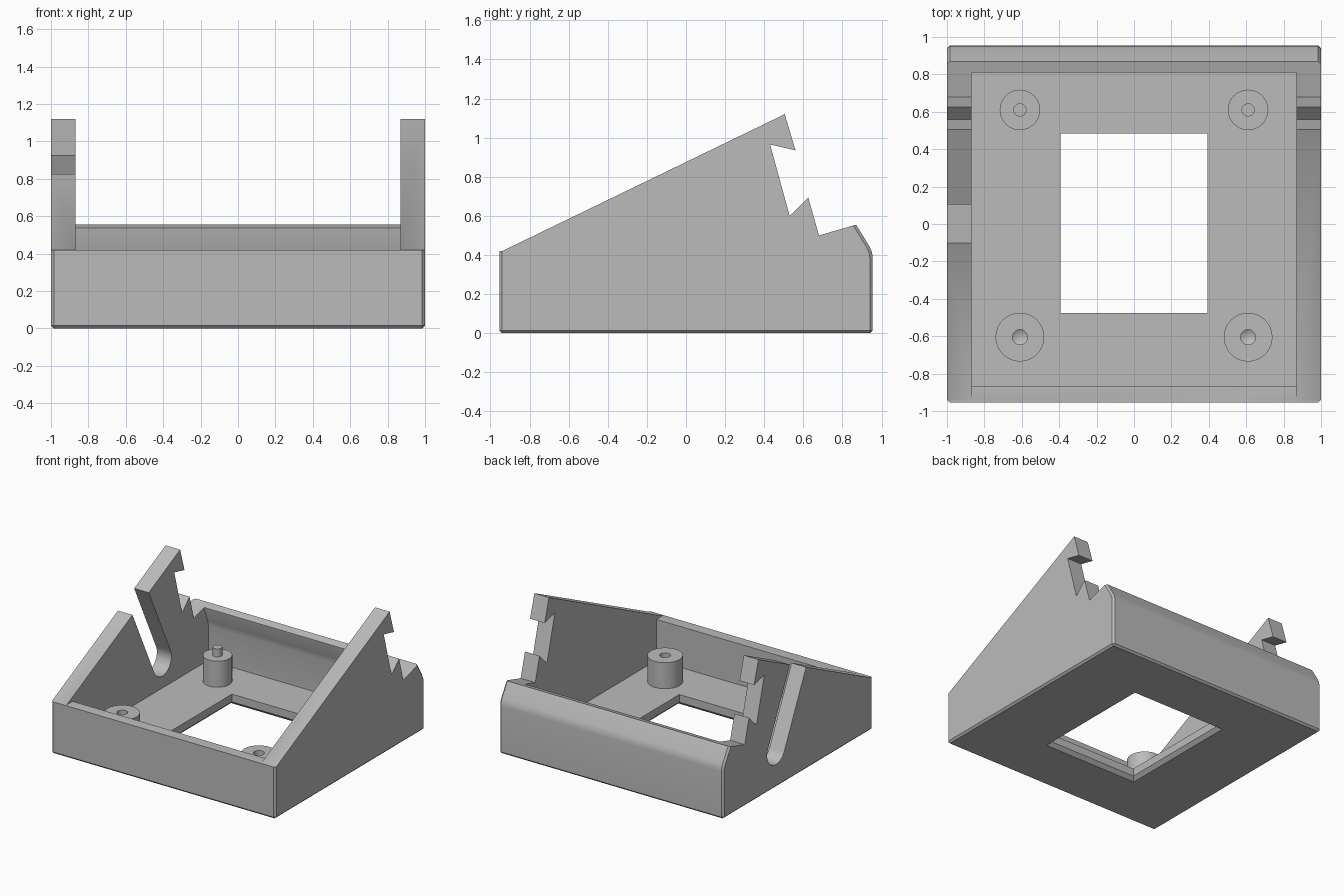
import bpy, bmesh, math
from mathutils import Vector

if "Cube" in bpy.data.objects:
    bpy.data.objects.remove(bpy.data.objects["Cube"])

grey = bpy.data.materials.new("light_grey_plastic")
grey.use_nodes = True
COLOUR = (0.5, 0.5, 0.5, 1)
grey.diffuse_color = COLOUR
grey.node_tree.nodes["Principled BSDF"].inputs["Base Color"].default_value = COLOUR

HALF_Y, WALL, FLOOR, CHAMFER = 0.955, 0.09, 0.09, 0.028
INNER_X, INNER_Y, FRONT_Z = 0.87, 0.865, 0.42


def make_object(name, bm):
    bmesh.ops.recalc_face_normals(bm, faces=bm.faces)
    mesh = bpy.data.meshes.new(name)
    bm.to_mesh(mesh)
    bm.free()
    mesh.materials.append(grey)
    obj = bpy.data.objects.new(name, mesh)
    bpy.context.collection.objects.link(obj)
    return obj


def extrude_profile(points, x0, x1):
    """Prism along x from a (y, z) outline."""
    bm = bmesh.new()
    face = bm.faces.new([bm.verts.new((x0, y, z)) for y, z in points])
    side = bmesh.ops.extrude_face_region(bm, geom=[face])["geom"]
    bmesh.ops.translate(bm, vec=(x1 - x0, 0, 0),
                        verts=[v for v in side if isinstance(v, bmesh.types.BMVert)])
    return bm


def lathe(name, points, x, y, steps=48):
    """Turn a closed (radius, z) profile around a vertical axis."""
    bm = bmesh.new()
    verts = [bm.verts.new((r, 0, z)) for r, z in points]
    edges = [bm.edges.new(pair) for pair in zip(verts, verts[1:])]
    bmesh.ops.spin(bm, geom=verts + edges, axis=(0, 0, 1), cent=(0, 0, 0),
                   angle=math.tau, steps=steps)
    bmesh.ops.remove_doubles(bm, verts=bm.verts, dist=0.0005)
    bmesh.ops.translate(bm, vec=(x, y, 0), verts=bm.verts)
    return make_object(name, bm)


def cut(obj, cutter):
    mod = obj.modifiers.new("cut", 'BOOLEAN')
    mod.operation, mod.solver, mod.object = 'DIFFERENCE', 'EXACT', cutter
    bpy.context.view_layer.objects.active = obj
    bpy.ops.object.modifier_apply(modifier=mod.name)
    bpy.data.objects.remove(cutter)


def smooth(obj, angle=30):
    bpy.ops.object.select_all(action='DESELECT')
    obj.select_set(True)
    bpy.context.view_layer.objects.active = obj
    bpy.ops.object.shade_smooth_by_angle(angle=math.radians(angle))


# Body: side outline with sloped top, notched rear edge and leaning back wall
outline = [(-HALF_Y, 0), (-HALF_Y, FRONT_Z), (-0.94, FRONT_Z), (0.505, 1.12),
           (0.56, 0.935), (0.43, 0.965), (0.53, 0.6), (0.625, 0.695),
           (0.68, 0.5), (0.87, 0.555), (0.938, 0.445), (0.951, 0.415),
           (HALF_Y, 0.385), (HALF_Y, 0)]
bm = extrude_profile(outline, -1, 1)


def is_chamfered(edge):
    a, b = (v.co for v in edge.verts)
    if a.z < 0.001 and b.z < 0.001:
        return True
    upright = abs(a.x - b.x) < 0.001
    return upright and (max(a.y, b.y) < -0.95 or min(a.y, b.y) > 0.86)


bmesh.ops.bevel(bm, geom=[e for e in bm.edges if is_chamfered(e)],
                offset=CHAMFER, segments=1, affect='EDGES', clamp_overlap=True)
body = make_object("tray_body", bm)

# Cavity between the side walls, open above the front wall
cavity = [(-INNER_Y, FLOOR), (INNER_Y, FLOOR), (INNER_Y, 0.37), (0.858, 0.41),
          (0.81, 0.53), (0.81, 1.5), (-1.2, 1.5), (-1.2, FRONT_Z), (-INNER_Y, FRONT_Z)]
cut(body, make_object("cavity_cutter", extrude_profile(cavity, -INNER_X, INNER_X)))

# Floor window, flared at the underside
bm = bmesh.new()
rings = []
for z, grow in ((-0.05, 0.078), (CHAMFER, 0), (0.2, 0)):
    x, y = 0.393 + grow, 0.48 + grow
    rings.append([bm.verts.new((sx * x, sy * y + 0.004, z))
                  for sx, sy in ((-1, -1), (1, -1), (1, 1), (-1, 1))])
for low, high in zip(rings, rings[1:]):
    for i in range(4):
        j = (i + 1) % 4
        bm.faces.new((low[i], low[j], high[j], high[i]))
bm.faces.new(rings[0])
bm.faces.new(rings[-1])
cut(body, make_object("window_cutter", bm))

# Round-ended slot square to the slope in one side wall
slope = Vector((0.9, 0.436))
down = Vector((0.436, -0.9))
radius = 0.115
end = Vector((0, 0.878)) + down * 0.64
slot = [end + slope * radius * math.cos(a) + down * radius * math.sin(a)
        for a in (math.pi * i / 20 for i in range(21))]
slot += [end - slope * radius - down, end + slope * radius - down]
cut(body, make_object("slot_cutter", extrude_profile([tuple(p) for p in slot], -1.2, -0.8)))
smooth(body)

# Posts: pins at the rear, screw holes at the front
base, top = FLOOR - 0.01, 0.3
pin_post = [(0, base), (0.108, base), (0.108, top), (0.035, top), (0.035, 0.365), (0, 0.365)]
screw_post = [(0, base), (0.13, base), (0.13, top), (0.04, top), (0.04, 0.17), (0, 0.145)]
for side, x in (("right", -0.61), ("left", 0.61)):
    smooth(lathe("rear_pin_post_" + side, pin_post, x, 0.61))
    smooth(lathe("front_screw_post_" + side, screw_post, x, -0.605))
